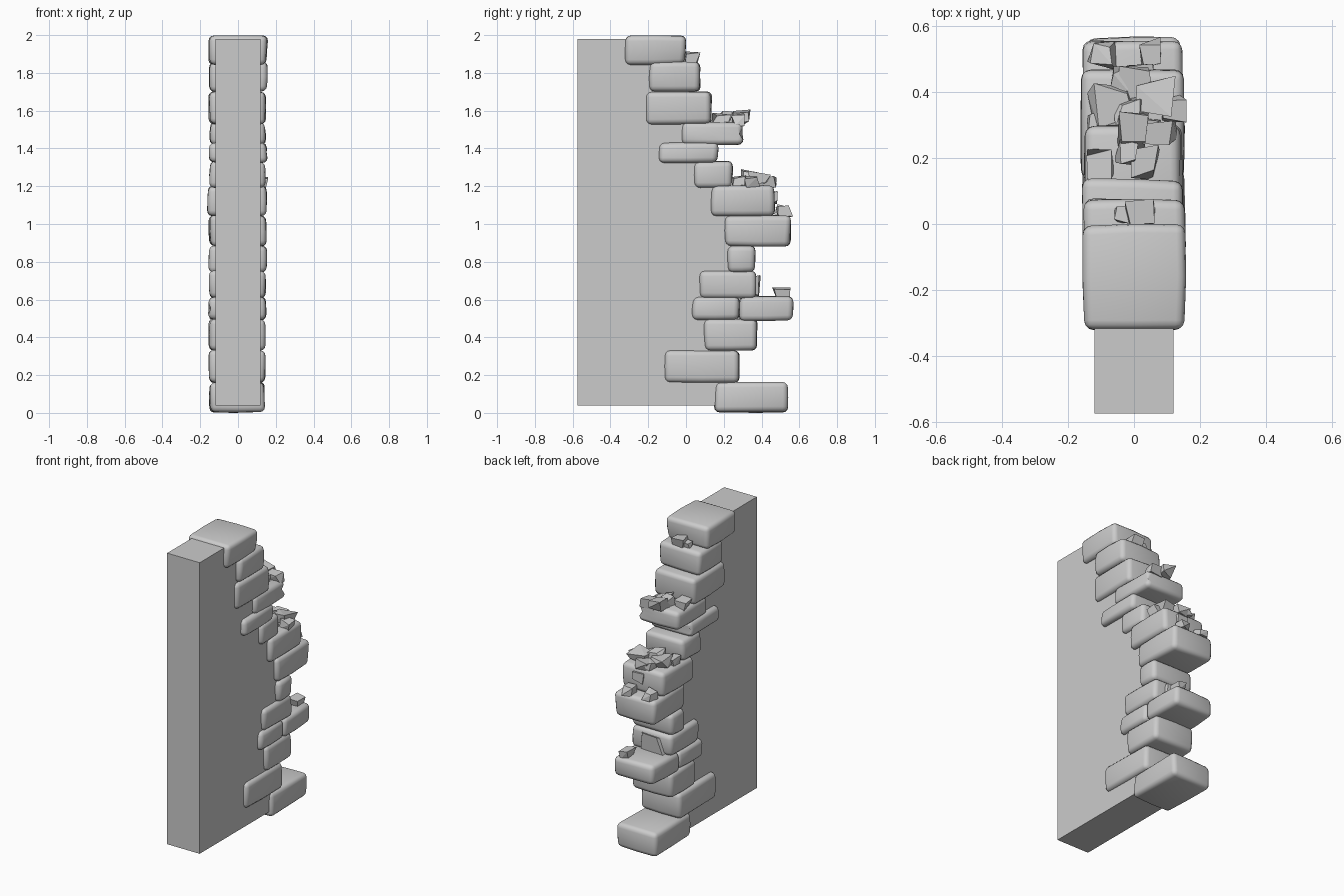
import bpy, bmesh, random
from mathutils import Vector

random.seed(7)


def finish(bm, name):
    bmesh.ops.recalc_face_normals(bm, faces=bm.faces)
    mesh = bpy.data.meshes.new(name)
    bm.to_mesh(mesh)
    bm.free()
    obj = bpy.data.objects.new(name, mesh)
    bpy.context.collection.objects.link(obj)
    return obj


# Wall core: side profile extruded across x, broken edge hidden inside the stones
profile = [(-0.575, 1.98), (-0.575, 0.04), (0.25, 0.04), (0.21, 0.2), (0.25, 0.4),
           (0.25, 0.6), (0.29, 0.75), (0.3, 1.1), (0.17, 1.25), (0.1, 1.4),
           (0.06, 1.6), (-0.03, 1.8), (-0.08, 1.98)]
bm = bmesh.new()
face = bm.faces.new([bm.verts.new((-0.12, y, z)) for y, z in profile])
ext = bmesh.ops.extrude_face_region(bm, geom=[face])
bmesh.ops.translate(bm, vec=(0.24, 0, 0),
                    verts=[g for g in ext["geom"] if isinstance(g, bmesh.types.BMVert)])
finish(bm, "wall_core")


# Edge stones: wobbly boxes with rounded edges
def stone(i, y0, y1, z0, z1):
    bm = bmesh.new()
    bmesh.ops.create_cube(bm, size=1)
    cx = random.uniform(-0.006, 0.004)
    half = random.uniform(0.148, 0.158)
    for v in bm.verts:
        sx, sy, sz = (c * 2 for c in v.co)
        w = [random.uniform(0, 0.013) for _ in range(3)]
        v.co = (cx + sx * (half - w[0]),
                (y0 + y1) / 2 + sy * ((y1 - y0) / 2 - w[1]),
                (z0 + z1) / 2 + sz * ((z1 - z0) / 2 - w[2] * 0.6))
    # bulge the faces a little before rounding
    bmesh.ops.subdivide_edges(bm, edges=bm.edges[:], cuts=1, use_grid_fill=True)
    c = Vector((cx, (y0 + y1) / 2, (z0 + z1) / 2))
    for v in bm.verts:
        if len(v.link_edges) == 4:
            v.co += (v.co - c).normalized() * random.uniform(0, 0.006)
    edges = [e for e in bm.edges if e.calc_face_angle(0) > 0.8]
    bmesh.ops.bevel(bm, geom=edges, offset=0.028, segments=3, profile=0.5,
                    affect='EDGES', clamp_overlap=True)
    obj = finish(bm, f"edge_stone_{i:02d}")
    for p in obj.data.polygons:
        p.use_smooth = True


stones = [(0.15, 0.54, 0.0, 0.165), (-0.12, 0.285, 0.155, 0.335),
          (0.095, 0.38, 0.325, 0.5), (0.03, 0.29, 0.49, 0.615),
          (0.28, 0.57, 0.485, 0.62), (0.07, 0.375, 0.605, 0.755),
          (0.215, 0.375, 0.74, 0.89), (0.205, 0.558, 0.88, 1.05),
          (0.13, 0.468, 1.04, 1.205), (0.04, 0.25, 1.19, 1.335),
          (-0.15, 0.175, 1.32, 1.435), (-0.025, 0.305, 1.415, 1.54),
          (-0.215, 0.14, 1.525, 1.705), (-0.195, 0.08, 1.695, 1.86),
          (-0.325, 0.0, 1.84, 2.0)]
for i, s in enumerate(stones):
    stone(i + 1, *s)


# Rubble: small flat-faced convex chunks lying on the ledges
def chunk(name, x, y, z, sx, sy, sz):
    bm = bmesh.new()
    bmesh.ops.create_cube(bm, size=1)
    for v in bm.verts:
        v.co += Vector([random.uniform(-0.2, 0.2) for _ in range(3)])
        v.co = Vector((x + v.co.x * sx, y + v.co.y * sy, z + v.co.z * sz))
    hull = bmesh.ops.convex_hull(bm, input=bm.verts[:])
    bmesh.ops.dissolve_limit(bm, angle_limit=0.15, verts=bm.verts[:], edges=bm.edges[:])
    finish(bm, name)


rubble = [(0.02, 0.035, 1.88, 0.08, 0.06, 0.05), (-0.03, 0.03, 1.87, 0.05, 0.05, 0.04),
          (-0.1, 0.18, 1.55, 0.07, 0.07, 0.05), (0.03, 0.19, 1.555, 0.07, 0.08, 0.05),
          (-0.02, 0.22, 1.56, 0.06, 0.06, 0.06), (-0.005, 0.28, 1.565, 0.08, 0.09, 0.06),
          (0.08, 0.28, 1.55, 0.08, 0.06, 0.05),
          (0.07, 0.38, 1.24, 0.1, 0.1, 0.06), (-0.07, 0.36, 1.235, 0.11, 0.1, 0.06),
          (0.01, 0.43, 1.22, 0.09, 0.08, 0.05), (0.12, 0.35, 1.22, 0.06, 0.08, 0.05),
          (-0.01, 0.33, 1.25, 0.08, 0.08, 0.06), (0.04, 0.28, 1.22, 0.08, 0.07, 0.06),
          (-0.11, 0.3, 1.22, 0.06, 0.07, 0.05), (-0.04, 0.43, 1.22, 0.06, 0.07, 0.04),
          (0.02, 0.465, 1.14, 0.07, 0.04, 0.05),
          (-0.095, 0.515, 1.07, 0.07, 0.07, 0.05), (0.055, 0.52, 1.07, 0.07, 0.07, 0.05),
          (0.08, 0.505, 0.635, 0.06, 0.07, 0.05),
          (0.0, 0.365, 0.675, 0.17, 0.05, 0.09)]
for i, r in enumerate(rubble):
    chunk(f"rubble_{i + 1:02d}", *r)
